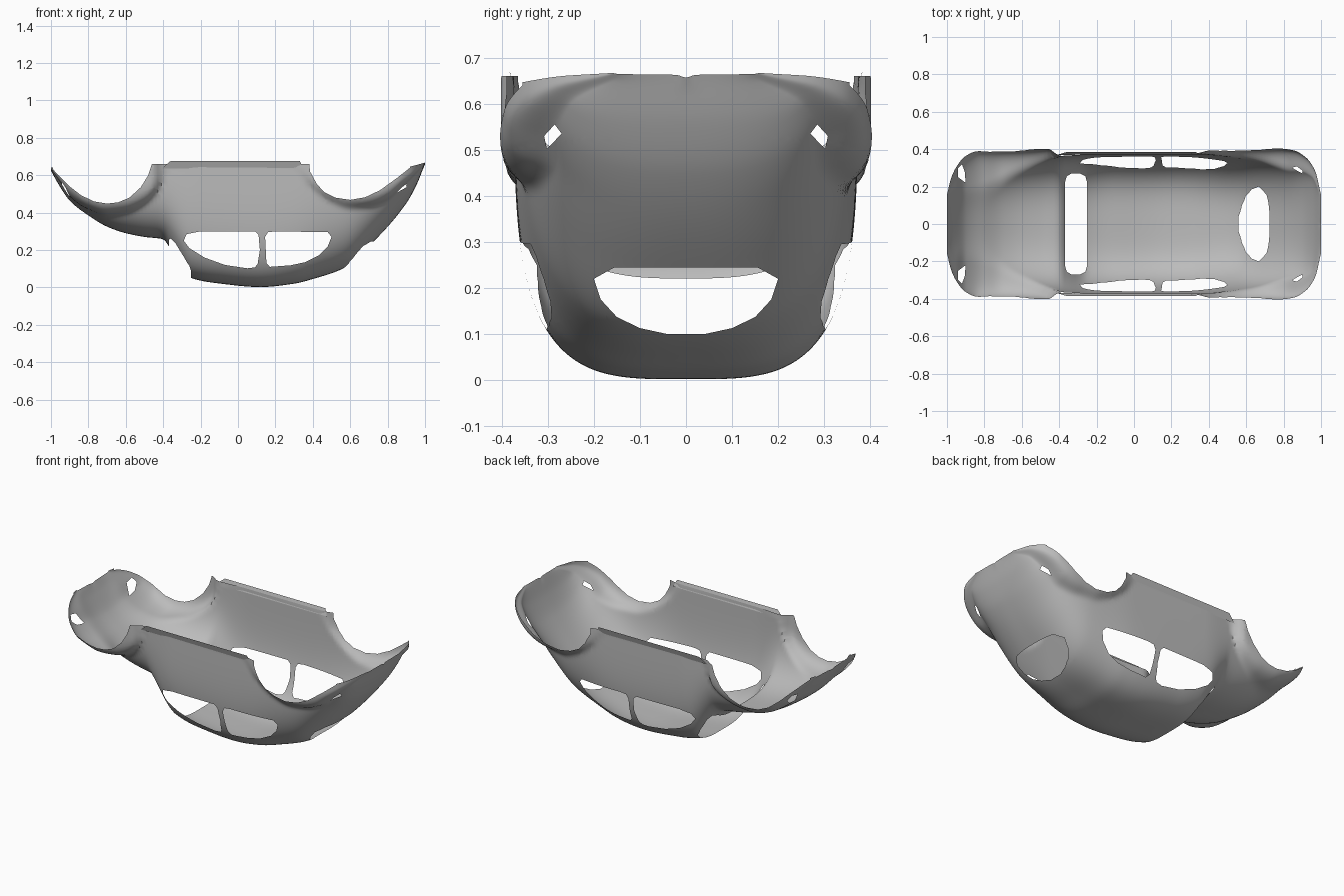
import bpy, bmesh
from math import sin, cos, pi, atan2
from mathutils import Vector

if "Cube" in bpy.data.objects:
    bpy.data.objects.remove(bpy.data.objects["Cube"], do_unlink=True)

grey = bpy.data.materials.new("body grey")
grey.use_nodes = True
colour = (0.5, 0.5, 0.5, 1)
grey.diffuse_color = colour
grey.node_tree.nodes["Principled BSDF"].inputs["Base Color"].default_value = colour


def curve(points):
    """Smooth curve through (x, value) points that never overshoots."""
    def slope(a, b):
        return (b[1] - a[1]) / (b[0] - a[0])
    tangents = [slope(points[0], points[1])]
    for a, b, c in zip(points, points[1:], points[2:]):
        s, t = slope(a, b), slope(b, c)
        tangents.append(2 * s * t / (s + t) if s * t > 0 else 0)
    tangents.append(slope(points[-2], points[-1]))

    def value(x):
        x = min(max(x, points[0][0]), points[-1][0])
        k = 0
        while k < len(points) - 2 and x > points[k + 1][0]:
            k += 1
        (xa, va), (xb, vb) = points[k], points[k + 1]
        h = xb - xa
        t = (x - xa) / h
        u = 1 - t
        return (va * u * u * (1 + 2 * t) + vb * t * t * (3 - 2 * t)
                + h * tangents[k] * t * u * u - h * tangents[k + 1] * t * t * u)
    return value


# Lengthwise curves: open rim height, centre line, widths and squareness
rim = curve([(-1, .64), (-.9, .66), (.8, .66), (.9, .645), (1, .667)])
centre = curve([(-1, .63), (-.97, .57), (-.9, .465), (-.8, .385), (-.7, .325),
                (-.6, .29), (-.5, .27), (-.4, .258), (-.36, .205), (-.25, .05),
                (-.1, .021), (.12, .002), (.3, .02), (.4, .045), (.57, .105),
                (.73, .25), (.9, .45), (.96, .56), (1, .664)])
body_width = curve([(-1, .15), (-.95, .22), (-.8, .29), (-.6, .34), (-.4, .36),
                    (-.2, .373), (.3, .373), (.6, .36), (.85, .32), (.95, .27), (1, .15)])
squareness = curve([(-1, 2.5), (-.5, 2.8), (-.3, 3.2), (-.1, 3.6), (.2, 3.6),
                    (.5, 3), (.7, 2.8), (.85, 2.5), (1, 2.4)])
fender_width = curve([(-1, .15), (-.98, .24), (-.95, .31), (-.9, .37), (-.83, .402),
                      (-.46, .402), (-.38, .35), (.3, .36), (.4, .393), (.5, .408),
                      (.75, .408), (.85, .395), (.92, .355), (.97, .28), (1, .15)])
fender_crown = curve([(-1, .632), (-.95, .56), (-.9, .485), (-.8, .415), (-.7, .385),
                      (-.6, .395), (-.5, .435), (-.42, .52), (-.37, .64), (.3, .64),
                      (.38, .53), (.5, .44), (.6, .41), (.7, .42), (.8, .46),
                      (.88, .535), (.95, .605), (1, .664)])


def radius(s, c, width, depth, n):
    return ((abs(s) / width) ** n + (abs(c) / depth) ** n) ** (-1 / n)


def soft_max(a, b, k=.03):
    h = max(k - abs(a - b), 0) / k
    return max(a, b) + h * h * k / 4


def section_point(x, t):
    """Point on the shell at length x; t runs from the right rim to the left rim."""
    top = rim(x)
    depth, crown = top - centre(x), top - fender_crown(x)
    wide, flare = body_width(x), fender_width(x)
    angle = atan2(max(wide, flare) * sin(t), max(depth, crown) * cos(t))
    s, c = sin(angle), cos(angle)
    r = soft_max(radius(s, c, wide, depth, squareness(x)), radius(s, c, flare, crown, 6))
    return x, r * s, top - r * c


# Body shell, an overturned open surface lofted from sections
LENGTHWISE, AROUND = 130, 120
bm = bmesh.new()
rows = []
for i in range(LENGTHWISE + 1):
    f = i / LENGTHWISE
    x = (2 * f - 1) * .35 - .65 * cos(pi * f)
    rows.append([bm.verts.new(section_point(x, pi * (j / AROUND - .5)))
                 for j in range(AROUND + 1)])
for a, b in zip(rows, rows[1:]):
    for j in range(AROUND):
        bm.faces.new((a[j], a[j + 1], b[j + 1], b[j]))


def cut(outline, axes, where=lambda p: True):
    """Cut a convex outline, drawn on two axes, out of the shell."""
    p, q = axes
    area = sum(a[0] * b[1] - b[0] * a[1]
               for a, b in zip(outline, outline[1:] + outline[:1]))
    if area < 0:
        outline = outline[::-1]
    low = [min(o[k] for o in outline) for k in (0, 1)]
    high = [max(o[k] for o in outline) for k in (0, 1)]

    def touches(face):
        return all(max(v.co[ax] for v in face.verts) >= low[k]
                   and min(v.co[ax] for v in face.verts) <= high[k]
                   for k, ax in enumerate(axes))
    faces = [f for f in bm.faces if touches(f) and where(f.calc_center_median())]
    for a, b in zip(outline, outline[1:] + outline[:1]):
        co, no = Vector(), Vector()
        co[p], co[q] = a
        no[p], no[q] = a[1] - b[1], b[0] - a[0]
        edges = {e for f in faces for e in f.edges}
        verts = {v for f in faces for v in f.verts}
        result = bmesh.ops.bisect_plane(bm, geom=list(verts) + list(edges) + faces,
                                        plane_co=co, plane_no=no, dist=1e-6)
        faces = [g for g in result["geom"] if isinstance(g, bmesh.types.BMFace)
                 and (g.calc_center_median() - co).dot(no) > 0]
    bmesh.ops.delete(bm, geom=faces, context="FACES")


X, Y, Z = 0, 1, 2
# Wheel arches
cut([(-.995, .8), (-.99, .632), (-.965, .605), (-.9, .54), (-.84, .493), (-.77, .46),
     (-.7, .448), (-.64, .455), (-.58, .48), (-.52, .535), (-.48, .6), (-.46, .66),
     (-.45, .8)], (X, Z))
cut([(.37, .8), (.385, .62), (.42, .555), (.46, .51), (.52, .48), (.6, .468),
     (.68, .482), (.76, .52), (.85, .585), (.92, .64), (.93, .8)], (X, Z))

# Side windows, through both sides
cut([(-.29, .25), (-.275, .285), (-.2, .3), (.09, .3), (.11, .28), (.117, .2),
     (.105, .125), (.09, .107), (.05, .102), (-.07, .12), (-.18, .16), (-.26, .21)], (X, Z))
cut([(.145, .27), (.16, .295), (.2, .3), (.48, .295), (.5, .27), (.48, .22),
     (.43, .17), (.36, .135), (.28, .118), (.17, .11), (.152, .13)], (X, Z))


def mirrored(half):
    return half + [(-v, w) for v, w in reversed(half)]


# Rear window and windscreen
cut(mirrored([(.04, .1), (.1, .113), (.15, .137), (.185, .175), (.2, .22), (.155, .245)]),
    (Y, Z), lambda c: c.x > .5)
screen = mirrored([(.22, -.37), (.255, -.36), (.27, -.335), (.27, -.29),
                   (.255, -.26), (.22, -.25)])
cut([(x, y) for y, x in screen], (X, Y), lambda c: c.z < .4)

# Lamp openings
for side in (-1, 1):
    cut([(side * y, z) for y, z in ((.27, .535), (.285, .555), (.308, .53), (.302, .502))],
        (Y, Z), lambda c: c.x > .5)
    cut([(x, side * y) for x, y in ((-.94, .25), (-.94, .3), (-.92, .32), (-.905, .28),
                                    (-.9, .22))], (X, Y))


def finish(mesh, name):
    data = bpy.data.meshes.new(name)
    mesh.to_mesh(data)
    mesh.free()
    data.materials.append(grey)
    part = bpy.data.objects.new(name, data)
    bpy.context.collection.objects.link(part)
    bpy.ops.object.select_all(action="DESELECT")
    part.select_set(True)
    bpy.context.view_layer.objects.active = part
    bpy.ops.object.shade_smooth_by_angle(angle=.7)


loose = [v for v in bm.verts if not v.link_faces]
bmesh.ops.delete(bm, geom=loose, context="VERTS")
finish(bm, "body_shell")

# Flared sills between the wheel arches
for side, name in ((1, "left_sill"), (-1, "right_sill")):
    bm = bmesh.new()
    corners = [(-.41, .37, .635), (.35, .372, .635), (.33, .385, .676), (-.36, .385, .676)]
    bm.faces.new([bm.verts.new((x, side * y, z)) for x, y, z in corners[::-side]])
    finish(bm, name)
